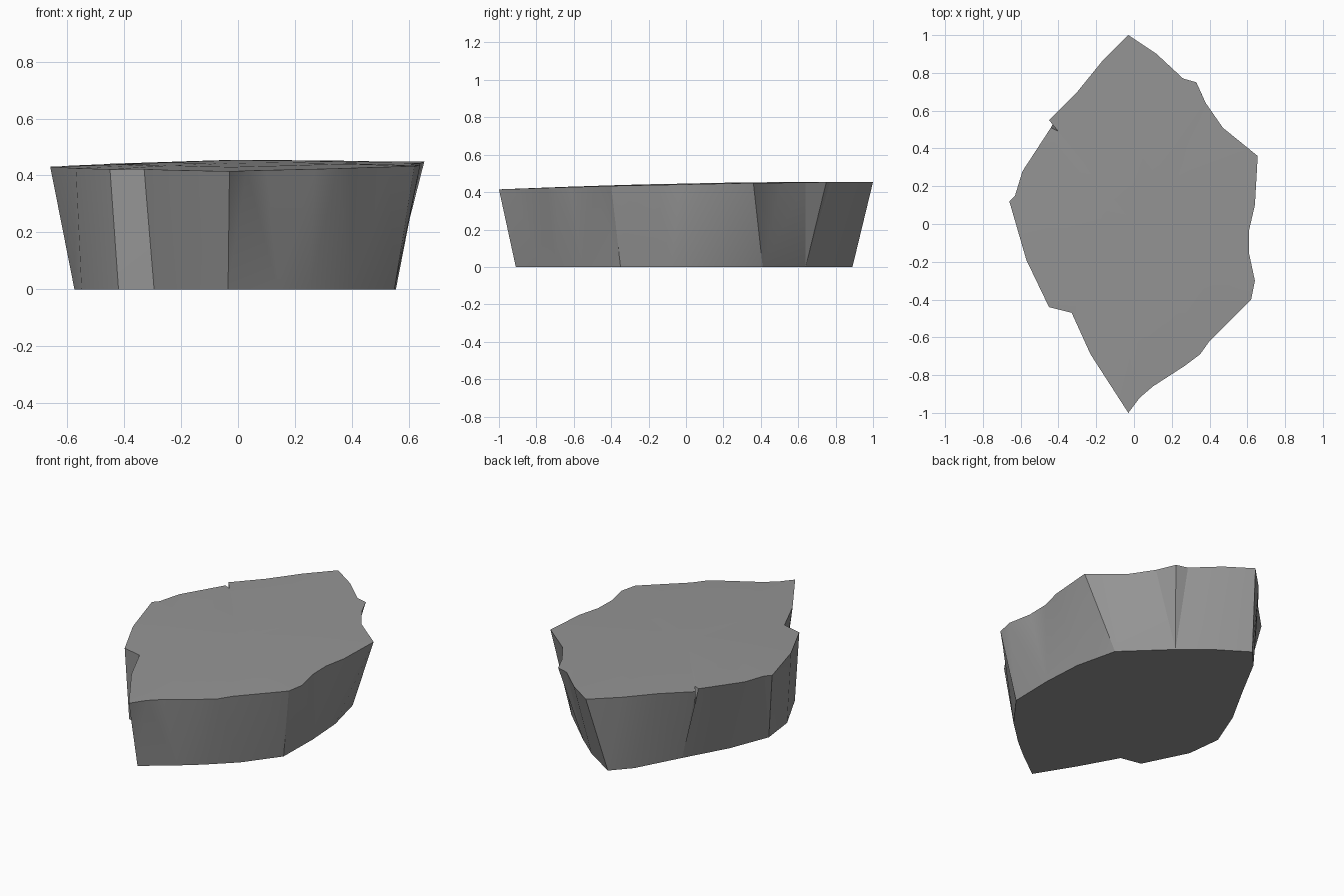
import bpy
import bmesh
import math
from mathutils import Vector

default_cube = bpy.data.objects.get("Cube")
if default_cube:
    bpy.data.objects.remove(default_cube, do_unlink=True)


def make_material(name, colour):
    material = bpy.data.materials.new(name)
    material.use_nodes = True
    material.diffuse_color = colour
    shader = material.node_tree.nodes["Principled BSDF"]
    shader.inputs["Base Color"].default_value = colour
    shader.inputs["Roughness"].default_value = 0.9
    return material


def top_height(x, y):
    """The upper surface tilts gently up towards the back and left."""
    return 0.435 + 0.02 * y + 0.01 * x


# Upper rim, counter-clockwise from the front tip
rim_outline = [
    (-.03, -1), (.03, -.92), (.1, -.86), (.27, -.75), (.35, -.69), (.4, -.62),
    (.53, -.49), (.62, -.4), (.64, -.3), (.61, -.16), (.61, -.03), (.64, .1),
    (.655, .36), (.47, .51), (.38, .64), (.33, .75), (.26, .77), (.12, .9),
    (-.03, 1), (-.17, .86), (-.3, .7), (-.45, .55), (-.43, .53), (-.44, .51),
    (-.59, .28), (-.63, .15), (-.66, .12), (-.57, -.19), (-.45, -.44),
    (-.33, -.47), (-.23, -.69),
]
# Narrower base, also counter-clockwise from the front tip
base_outline = [
    (-.035, -.91), (.14, -.78), (.25, -.69), (.4, -.55), (.55, -.35),
    (.555, -.08), (.54, .16), (.48, .41), (.24, .64), (.1, .76), (-.1, .89),
    (-.2, .78), (-.34, .52), (-.48, .27), (-.575, .03), (-.55, -.18),
    (-.42, -.44), (-.295, -.465), (-.17, -.69),
]
crack_mouth = (-.43, .53)
crack_end = (-.34, .46)


def stitch(bm, lower, upper, flare):
    """Join two closed loops of unequal length with triangles."""
    def gap(low, high):
        return (low.co.xy * flare - high.co.xy).length

    i = j = 0
    n, m = len(lower), len(upper)
    while i < n or j < m:
        low, high = lower[i % n], upper[j % m]
        next_low, next_high = lower[(i + 1) % n], upper[(j + 1) % m]
        step_low = j == m or (i < n and gap(next_low, high) < gap(low, next_high))
        if step_low:
            bm.faces.new((low, next_low, high))
            i += 1
        else:
            bm.faces.new((low, next_high, high))
            j += 1


def build_rock_slab():
    bm = bmesh.new()
    base = [bm.verts.new((x, y, 0)) for x, y in base_outline]
    rim = [bm.verts.new((x, y, top_height(x, y))) for x, y in rim_outline]

    # Tapering sides and flat underside
    stitch(bm, base, rim, 1.1)
    bm.faces.new(list(reversed(base)))

    # Small crack: its mouth drops below the rim, its end cuts into the top
    k = rim_outline.index(crack_mouth)
    mouth = rim[k]
    mouth.co.z -= 0.1
    end = bm.verts.new((*crack_end, top_height(*crack_end)))
    bm.faces.new((rim[k - 1], mouth, end))
    bm.faces.new((mouth, rim[k + 1], end))
    top_loop = rim[:k] + [end] + rim[k + 1:]

    # Slightly domed upper surface
    inner = []
    for vert in top_loop:
        x, y = vert.co.xy * 0.6
        inner.append(bm.verts.new((x, y, top_height(x, y) + 0.007)))
    centre = bm.verts.new((0, 0, top_height(0, 0) + 0.008))
    for a in range(len(top_loop)):
        b = (a + 1) % len(top_loop)
        bm.faces.new((top_loop[a], top_loop[b], inner[b], inner[a]))
        bm.faces.new((inner[a], inner[b], centre))

    bmesh.ops.recalc_face_normals(bm, faces=bm.faces)
    mesh = bpy.data.meshes.new("rock_slab")
    bm.to_mesh(mesh)
    bm.free()
    slab = bpy.data.objects.new("rock_slab", mesh)
    bpy.context.collection.objects.link(slab)
    return slab


slab = build_rock_slab()
slab.data.materials.append(make_material("stone grey", (0.3, 0.3, 0.3, 1)))

# Soft shading across shallow facets, crisp folds elsewhere
bpy.ops.object.select_all(action="DESELECT")
slab.select_set(True)
bpy.context.view_layer.objects.active = slab
bpy.ops.object.shade_smooth_by_angle(angle=math.radians(20))
